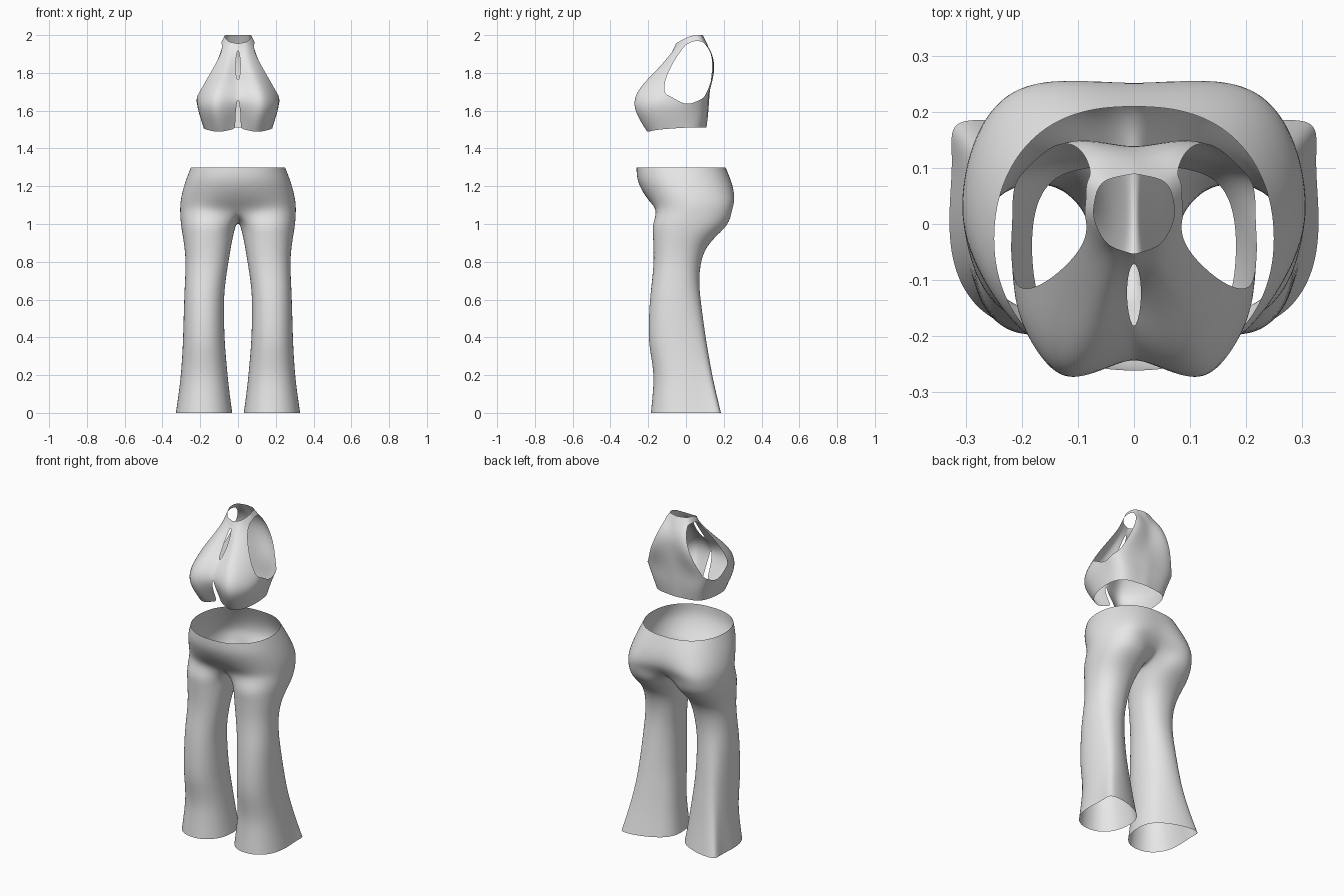
import bpy
from math import sin, cos, radians, pi
from mathutils import Vector

old = bpy.data.objects.get("Cube")
if old:
    bpy.data.objects.remove(old)

GREY = (0.8, 0.8, 0.8, 1)
cloth = bpy.data.materials.new("light_grey_cloth")
cloth.use_nodes = True
cloth.diffuse_color = GREY
cloth.node_tree.nodes["Principled BSDF"].inputs["Base Color"].default_value = GREY


def make_garment(name, verts, faces):
    """Half shell, mirrored across x = 0 and smoothed."""
    used = sorted({i for f in faces for i in f})
    index = {v: i for i, v in enumerate(used)}
    mesh = bpy.data.meshes.new(name)
    mesh.from_pydata([verts[i] for i in used], [],
                     [[index[i] for i in f] for f in faces])
    mesh.materials.append(cloth)
    mesh.shade_smooth()
    obj = bpy.data.objects.new(name, mesh)
    bpy.context.collection.objects.link(obj)
    mirror = obj.modifiers.new("Mirror", 'MIRROR')
    mirror.merge_threshold = 0.0005
    smooth = obj.modifiers.new("Smooth", 'SUBSURF')
    smooth.levels = smooth.render_levels = 2
    return obj


def spow(v, p):
    return abs(v) ** p * (1 if v >= 0 else -1)


def curve_through(points, steps):
    """Smooth curve passing through every point."""
    pts = [Vector(p) for p in points]
    pts = [2 * pts[0] - pts[1]] + pts + [2 * pts[-1] - pts[-2]]
    out = []
    for a, b, c, d in zip(pts, pts[1:], pts[2:], pts[3:]):
        for s in range(steps):
            t = s / steps
            out.append(b + (c - a) * t / 2 + (2 * a - 5 * b + 4 * c - d) * t * t / 2
                       + (3 * b - a - 3 * c + d) * t ** 3 / 2)
    return out + [pts[-2]]


# ---- Trousers: closed leg rings below, open half rings around the hips
OUTER, INNER, SEAM = 21, 7, 140

# height, inner x, outer x, front y, back y, outward sweep of the back corner
leg_rows = [
    (0, .03, .33, -.187, .187, .1),
    (.1, .044, .315, -.177, .162, .08),
    (.2, .055, .303, -.17, .14, .06),
    (.3, .064, .296, -.186, .122, .04),
    (.4, .072, .291, -.202, .105, .03),
    (.6, .076, .286, -.193, .077, .01),
    (.7, .066, .281, -.18, .069, 0),
    (.8, .05, .277, -.171, .078, 0),
    (.88, .037, .284, -.173, .108, 0),
    (.94, .025, .294, -.176, .165, 0),
    (1, .01, .304, -.18, .23, 0),
]
# height, side x, front centre y, back centre y, front bulge, back bulge
hip_rows = [
    (1.07, .308, -.145, .215, .035, .065),
    (1.12, .306, -.195, .25, .01, .045),
    (1.18, .293, -.237, .253, 0, .025),
    (1.24, .274, -.262, .235, 0, .015),
    (1.3, .25, -.262, .21, 0, .005),
]

verts, faces, rings = [], [], []


def add_ring(points):
    rings.append(range(len(verts), len(verts) + len(points)))
    verts.extend(points)


outer_angles = [radians(-SEAM + 2 * SEAM * i / (OUTER - 1)) for i in range(OUTER)]
inner_angles = [radians(SEAM + (360 - 2 * SEAM) * (i + 1) / (INNER + 1)) for i in range(INNER)]

for z, x_in, x_out, y_front, y_back, sweep in leg_rows:
    ring = []
    for a in outer_angles + inner_angles:
        back = max(0, sin(a)) ** 3
        ring.append(((x_in + x_out) / 2 + (x_out - x_in) / 2 * spow(cos(a), .9) + sweep * back,
                     (y_front + y_back) / 2 + (y_back - y_front) / 2 * spow(sin(a), .9), z))
    add_ring(ring)

for row, (z, side, y_front, y_back, f_bulge, b_bulge) in enumerate(hip_rows):
    arc = []
    for i in range(OUTER):
        p = pi * (i / (OUTER - 1) - .5)
        s = sin(p)
        mid = (y_front + y_back) / 2
        hump = abs(sin(2 * p)) ** 1.5
        y = mid + (y_back - y_front) / 2 * spow(s, .95)
        y += hump * (b_bulge if s > 0 else -f_bulge)
        arc.append((max(0, side * spow(cos(p), .88)) if 0 < i < OUTER - 1 else 0, y, z))
    if row == 0:
        # crotch seam dips between the legs
        for i in range(INNER):
            t = (i + 1) / (INNER + 1)
            arc.append((0, y_back + (y_front - y_back) * t, z - .07 * sin(pi * t) ** .8))
    add_ring(arc)

for low, high in zip(rings, rings[1:]):
    closed = len(high) > OUTER
    n = len(high)
    for c in range(n if closed else n - 1):
        d = (c + 1) % n
        faces.append((low[c], low[d], high[d], high[c]))

make_garment("flared_trousers", verts, faces)

# ---- Halter top: rows from hem to neck, each running front centre -> side -> back
# points: front centre, bust, front armhole edge, side, back armhole edge, back centre
lower_rows = [
    [(.014, -.185, 1.505), (.1, -.205, 1.488), (.168, -.14, 1.5), (.18, 0, 1.51), (.135, .085, 1.51), (0, .11, 1.51)],
    [(.015, -.205, 1.55), (.11, -.24, 1.54), (.188, -.155, 1.555), (.19, 0, 1.55), (.145, .093, 1.55), (0, .115, 1.55)],
    [(.01, -.24, 1.62), (.13, -.278, 1.615), (.21, -.17, 1.63), (.206, 0, 1.6), (.16, .1, 1.6), (0, .12, 1.6)],
    [(0, -.245, 1.675), (.13, -.266, 1.685), (.208, -.118, 1.69), (.217, 0, 1.635), (.19, .1, 1.67), (0, .125, 1.68)],
]
# no side point here: the armhole is open
open_rows = [
    [(0, -.2, 1.745), (.1, -.215, 1.755), (.172, -.115, 1.755), (.15, .14, 1.77), (0, .132, 1.77)],
    [(.014, -.145, 1.8), (.07, -.15, 1.82), (.122, -.078, 1.84), (.115, .147, 1.85), (0, .14, 1.85)],
    [(.012, -.09, 1.88), (.05, -.088, 1.89), (.086, -.033, 1.91), (.088, .128, 1.92), (0, .132, 1.9)],
]
neck_rows = [
    [(0, -.062, 1.935), (.05, -.046, 1.94), (.084, 0, 1.95), (.086, .04, 1.967), (.075, .09, 1.965), (0, .116, 1.95)],
    [(0, -.054, 1.955), (.045, -.037, 1.965), (.068, 0, 1.985), (.071, .035, 1.997), (.055, .075, 2), (0, .09, 2)],
]
for row in open_rows:
    row.insert(3, (Vector(row[2]) + Vector(row[3])) / 2 + Vector((.03, 0, 0)))

STEPS = 4
verts, faces = [], []
top_rows = lower_rows + open_rows + neck_rows
for row in top_rows:
    verts.extend(curve_through(row, STEPS))

width = 5 * STEPS + 1
first_open, last_open = len(lower_rows) - 1, len(lower_rows) + len(open_rows) - 1
for r in range(len(top_rows) - 1):
    for c in range(width - 1):
        armhole = first_open <= r <= last_open and 2 * STEPS <= c < 4 * STEPS
        if not armhole:
            i = r * width + c
            faces.append((i, i + 1, i + 1 + width, i + width))

make_garment("halter_top", verts, faces)
